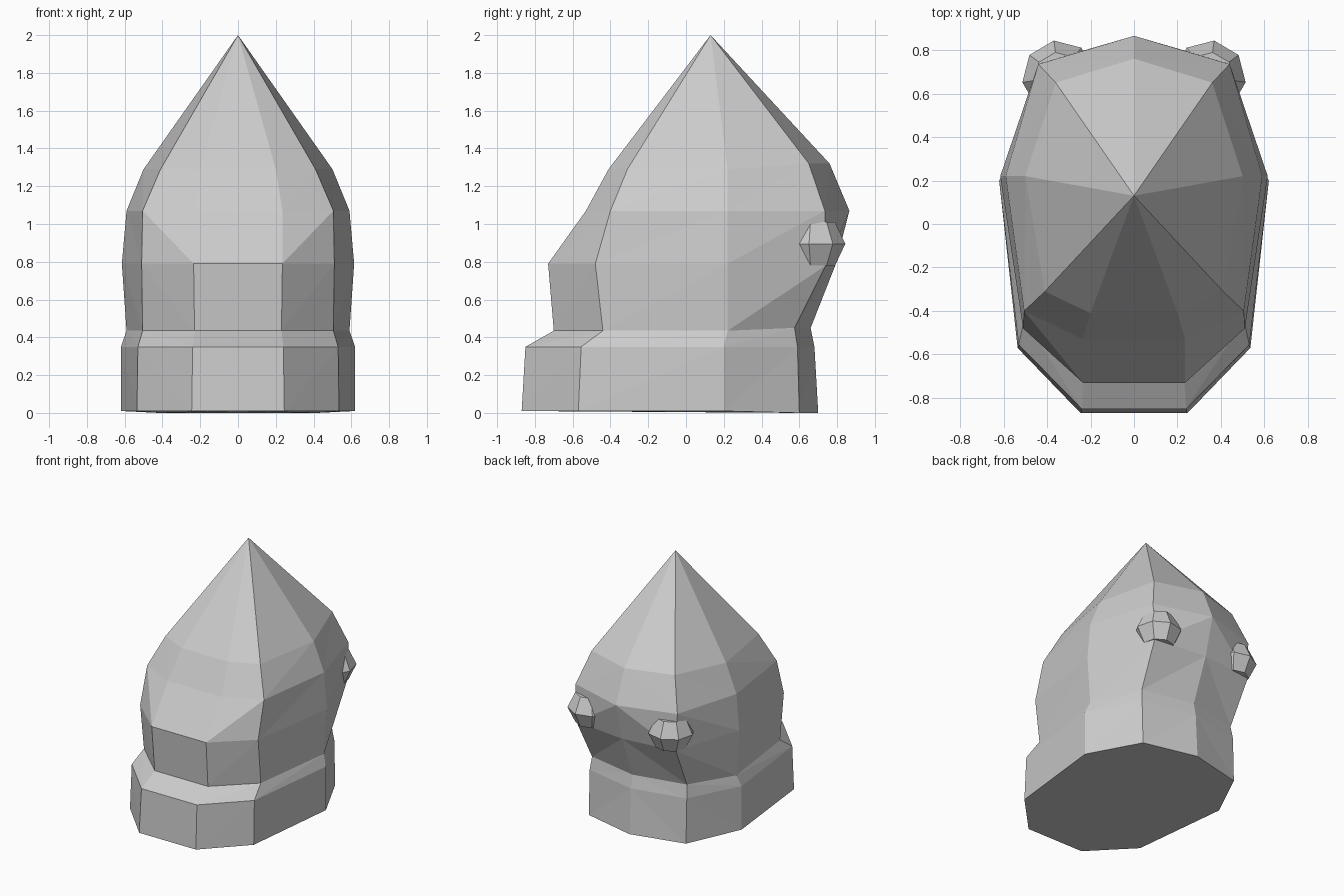
import bpy
import bmesh
import math
from mathutils import Matrix

default_cube = bpy.data.objects.get("Cube")
if default_cube:
    bpy.data.objects.remove(default_cube, do_unlink=True)

# One plain grey for the whole model
grey = bpy.data.materials.new("plain_grey")
grey.use_nodes = True
colour = (0.6, 0.6, 0.6, 1)
grey.diffuse_color = colour
grey.node_tree.nodes["Principled BSDF"].inputs["Base Color"].default_value = colour


def make_object(name, bm):
    """Turn a right-hand half into a mirrored, flat-shaded object."""
    bmesh.ops.recalc_face_normals(bm, faces=bm.faces[:])
    mesh = bpy.data.meshes.new(name)
    bm.to_mesh(mesh)
    bm.free()
    mesh.materials.append(grey)
    obj = bpy.data.objects.new(name, mesh)
    bpy.context.collection.objects.link(obj)
    mirror = obj.modifiers.new("mirror", 'MIRROR')
    mirror.use_axis[0] = True
    mirror.use_mirror_merge = True
    return obj


# Head: vertical edge profiles from front centre round to back centre
front_heights = [.01, .35, .435, .79, 1.07, 1.29]
back_heights = [0, .35, .45, .78, 1.07, 1.32]
front_y = [-.87, -.85, -.7, -.73, -.53, -.41]
front_x = [.245, .24, .23, .235, .235, .2]
corner_x = [.535, .53, .505, .51, .505, .41]
corner_y = [-.57, -.555, -.44, -.48, -.4, -.31]
side_x = [.62, .62, .59, .615, .59, .5]
side_y = [.2, .2, .22, .22, .22, .22]
back_corner_x = [.42, .42, .41, .43, .44, .36]
back_corner_y = [.6, .59, .575, .74, .735, .65]
back_y = [.7, .68, .66, .79, .865, .76]
centre = [0] * len(front_y)

profiles = [
    (centre, front_y, front_heights),
    (front_x, front_y, front_heights),
    (corner_x, corner_y, front_heights),
    (side_x, side_y, front_heights),
    (back_corner_x, back_corner_y, back_heights),
    (centre, back_y, back_heights),
]

bm = bmesh.new()
columns = [[bm.verts.new(point) for point in zip(*profile)] for profile in profiles]
apex = bm.verts.new((0, .13, 2))
for near, far in zip(columns, columns[1:]):
    for low in range(len(near) - 1):
        high = low + 1
        bm.faces.new((near[low], far[low], far[high]))
        bm.faces.new((near[low], far[high], near[high]))
    bm.faces.new((near[-1], far[-1], apex))
# Flat underside
bm.faces.new([column[0] for column in reversed(columns)])
make_object("head", bm)

# Small faceted knobs at the back corners
bm = bmesh.new()
sides = 8
for direction in (-1, 1):
    bmesh.ops.create_cone(
        bm, cap_ends=True, segments=sides,
        radius1=.17 if direction > 0 else .115,
        radius2=.115 if direction > 0 else .17,
        depth=.115, matrix=Matrix.Translation((0, 0, direction * .0575)))
bmesh.ops.remove_doubles(bm, verts=bm.verts[:], dist=.001)
# Remove the hidden caps where the two halves meet
inner = [f for f in bm.faces if abs(f.calc_center_median().z) < .01]
bmesh.ops.delete(bm, geom=inner, context='FACES_ONLY')
place = Matrix.Translation((.345, .675, .895)) @ Matrix.Rotation(math.radians(-8), 4, 'Z')
bmesh.ops.transform(bm, matrix=place, verts=bm.verts[:])
make_object("back_knobs", bm)
